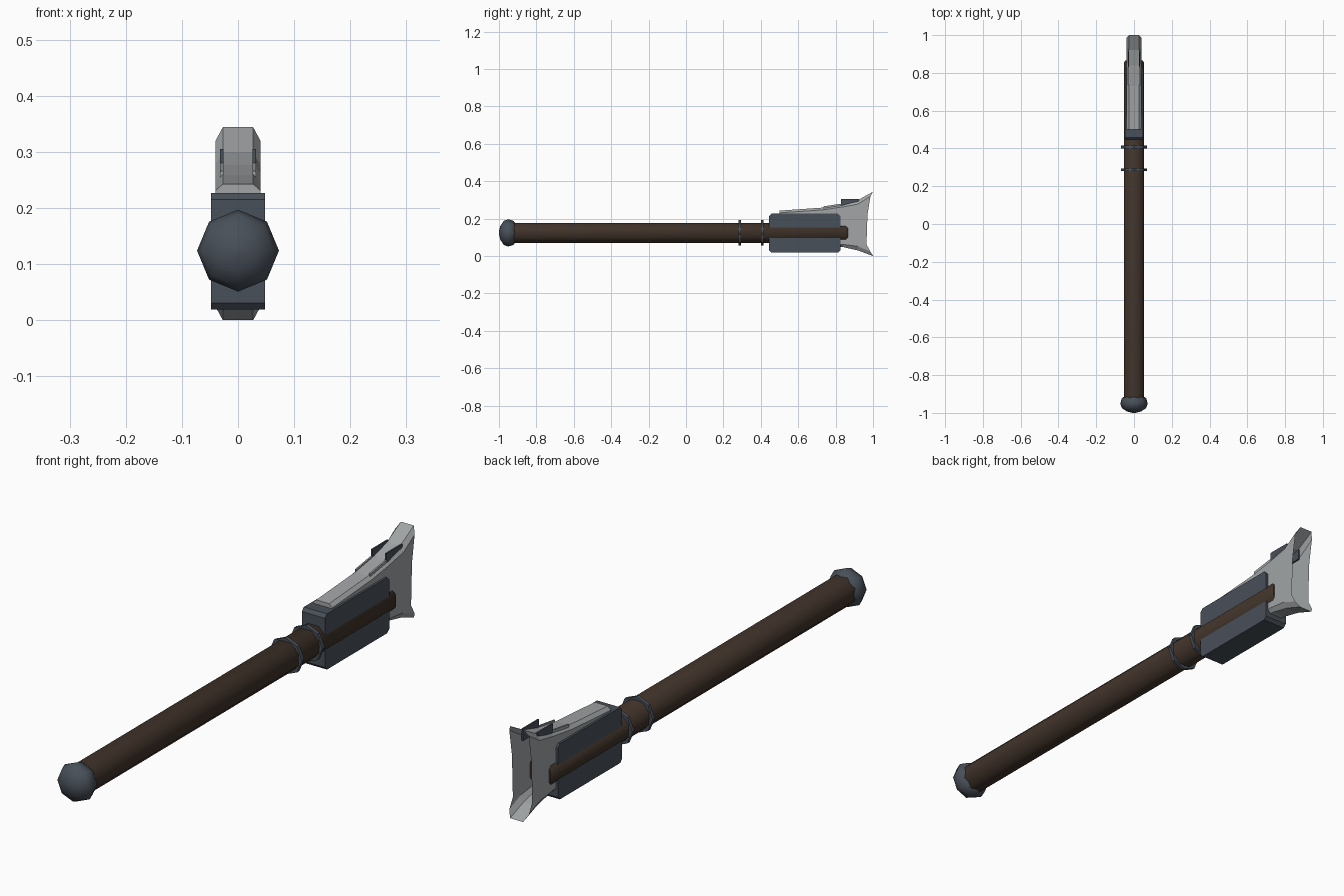
import bpy, bmesh, math
from mathutils import Vector

if "Cube" in bpy.data.objects:
    bpy.data.objects.remove(bpy.data.objects["Cube"])

ZC = 0.124  # height of the shaft axis


def material(name, rgb):
    m = bpy.data.materials.new(name)
    m.diffuse_color = (*rgb, 1)
    m.use_nodes = True
    m.node_tree.nodes["Principled BSDF"].inputs["Base Color"].default_value = m.diffuse_color
    return m


WOOD = material("dark wood", (0.052, 0.033, 0.023))
SLATE = material("slate metal", (0.066, 0.080, 0.100))
STEEL = material("light steel", (0.36, 0.375, 0.385))


def finish(name, bm, mat, smooth=None):
    bmesh.ops.recalc_face_normals(bm, faces=bm.faces)
    me = bpy.data.meshes.new(name)
    bm.to_mesh(me)
    bm.free()
    ob = bpy.data.objects.new(name, me)
    bpy.context.collection.objects.link(ob)
    me.materials.append(mat)
    if smooth:
        bpy.ops.object.select_all(action='DESELECT')
        ob.select_set(True)
        bpy.context.view_layer.objects.active = ob
        bpy.ops.object.shade_smooth_by_angle(angle=math.radians(smooth))
    return ob


def loft(bm, rings, closed_rings=False, cap_start=True, cap_end=True):
    loops = [[bm.verts.new(p) for p in r] for r in rings]
    pairs = list(zip(loops, loops[1:]))
    if closed_rings:
        pairs.append((loops[-1], loops[0]))
    for a, b in pairs:
        for i in range(len(a)):
            j = (i + 1) % len(a)
            bm.faces.new((a[i], a[j], b[j], b[i]))
    if cap_start and not closed_rings:
        bm.faces.new(loops[0])
    if cap_end and not closed_rings:
        bm.faces.new(loops[-1])


def lathe(name, profile, mat, sides=8, turn=0.0, closed=False, smooth=50):
    """Revolve (y, radius) points around the shaft axis."""
    bm = bmesh.new()
    angles = [2 * math.pi * (i + turn) / sides for i in range(sides)]
    loft(bm, [[(r * math.cos(a), y, ZC + r * math.sin(a)) for a in angles]
              for y, r in profile], closed)
    return finish(name, bm, mat, smooth)


# Wooden shaft with a slightly chamfered end
lathe("shaft", [(-0.93, 0.058), (0.855, 0.058), (0.865, 0.05)], WOOD, turn=0.5)

# Rounded pommel
lathe("pommel", [(-0.912, 0.05), (-0.922, 0.064), (-0.95, 0.073), (-0.975, 0.064),
                 (-0.993, 0.036), (-1.0, 0.008)], SLATE)

# Two thin binding rings
for k, y in enumerate((0.287, 0.408)):
    lathe(f"binding_ring_{k + 1}", [(y - 0.007, 0.056), (y - 0.007, 0.068),
                                    (y + 0.007, 0.068), (y + 0.007, 0.056)],
          SLATE, closed=True, smooth=30)

# Collar block with bevelled edges
bm = bmesh.new()
bmesh.ops.create_cube(bm, size=1)
for v in bm.verts:
    v.co = Vector((v.co.x * 0.096, 0.635 + v.co.y * 0.38, 0.123 + v.co.z * 0.208))
ends = [e for e in bm.edges if abs(e.verts[0].co.y - e.verts[1].co.y) < 0.01
        and abs(e.verts[0].co.x - e.verts[1].co.x) > 0.01]
bmesh.ops.bevel(bm, geom=ends, offset=0.012, segments=1, affect='EDGES')
finish("collar", bm, SLATE)


# Flared hollow head, open at the far end
def section(y, top, bottom, chamfer, bow=(0, 0, 0)):
    lip, side, mid = bow
    half = [(0.027, y - lip, bottom), (0.04, y - side, bottom + chamfer),
            (0.04, y - mid, 0.062), (0.04, y - mid * 0.85, 0.22),
            (0.04, y - side, top - chamfer), (0.027, y - lip, top)]
    return half + [(-x, yy, z) for x, yy, z in reversed(half)]


bm = bmesh.new()
loft(bm, [section(0.50, 0.243, 0.05, 0.012),
          section(0.73, 0.259, 0.05, 0.012),
          section(0.84, 0.277, 0.048, 0.014),
          section(0.92, 0.300, 0.03, 0.022),
          section(1.00, 0.344, 0.0, 0.024, (0, 0.014, 0.035))], cap_end=False)
finish("head", bm, STEEL)


# Stepped fins on both sides of the head
def plate(name, x, outline, mat):
    bm = bmesh.new()
    loft(bm, [[(x + dx, y, z) for y, z in outline] for dx in (-0.003, 0.003)])
    finish(name, bm, mat)


for side, x in (("right", 0.029), ("left", -0.029)):
    plate(f"tall_fin_{side}", x, [(0.83, 0.26), (0.83, 0.305), (0.925, 0.305), (0.925, 0.26)], SLATE)
    plate(f"low_fin_{side}", x, [(0.735, 0.24), (0.735, 0.266), (0.83, 0.280), (0.83, 0.24)], STEEL)
